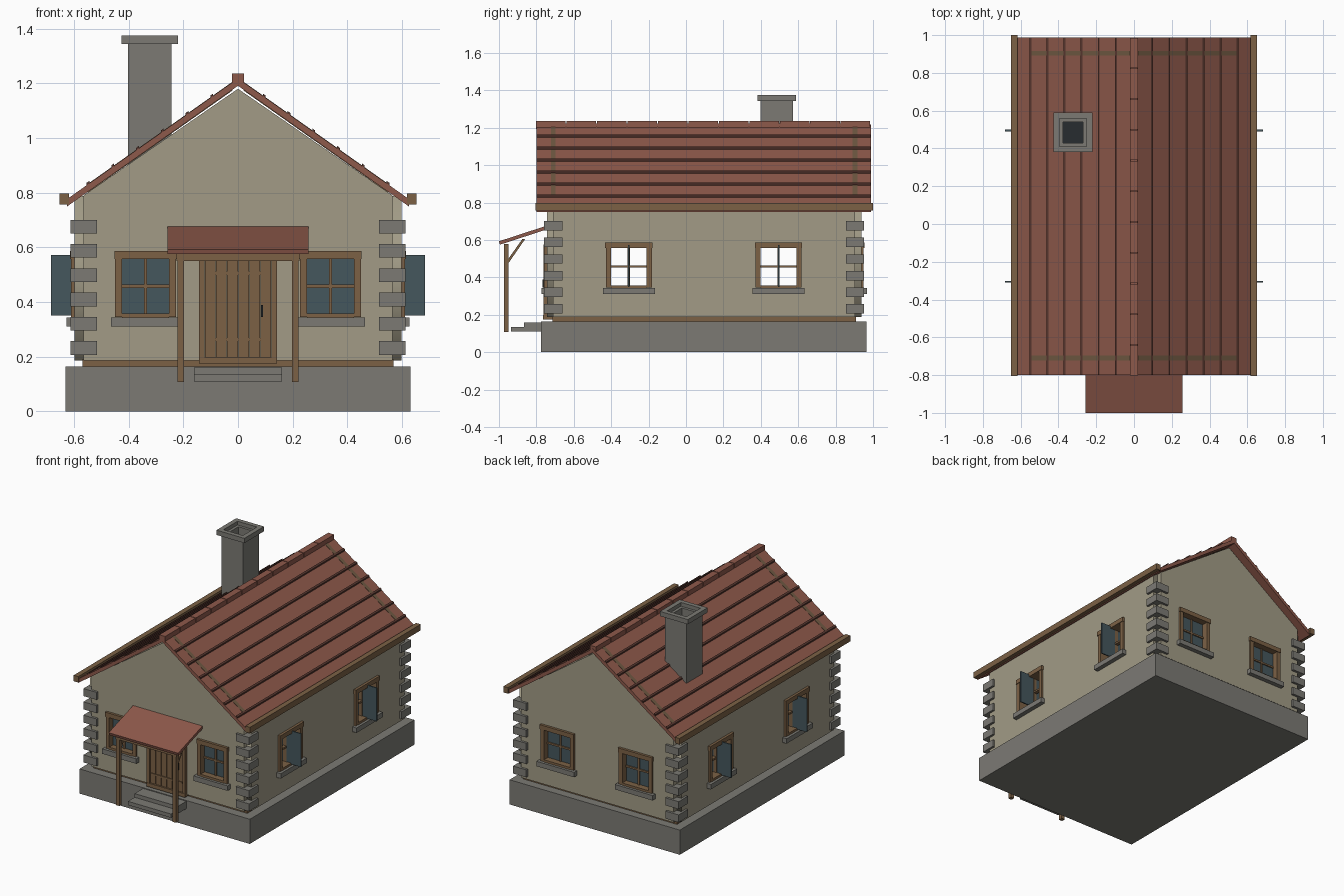
import bpy, bmesh

if "Cube" in bpy.data.objects:
    bpy.data.objects.remove(bpy.data.objects["Cube"])

def material(name, rgb):
    m = bpy.data.materials.new(name)
    m.diffuse_color = (*rgb, 1)
    m.use_nodes = True
    m.node_tree.nodes["Principled BSDF"].inputs["Base Color"].default_value = m.diffuse_color
    return m

WALL = material("plaster", (0.36, 0.33, 0.24))
ROOF = material("roof_red", (0.27, 0.10, 0.07))
SEAM = material("roof_dark", (0.10, 0.04, 0.03))
WOOD = material("wood", (0.20, 0.12, 0.06))
STONE = material("stone", (0.20, 0.195, 0.175))
GLASS = material("glass", (0.06, 0.095, 0.11))
DARK = material("soot", (0.02, 0.025, 0.03))
OLIVE = material("rafter_wood", (0.16, 0.10, 0.055))

def add(name, mesh, mat):
    ob = bpy.data.objects.new(name, mesh)
    bpy.context.collection.objects.link(ob)
    mesh.materials.append(mat)
    return ob

def prism(name, pts, a, b, axis, mat):
    """Extrude a profile from a to b: axis 'y' takes (x, z) points, 'x' takes (y, z)."""
    bm = bmesh.new()
    def co(p, t):
        return (p[0], t, p[1]) if axis == 'y' else (t, p[0], p[1])
    lo = [bm.verts.new(co(p, a)) for p in pts]
    hi = [bm.verts.new(co(p, b)) for p in pts]
    bm.faces.new(lo)
    bm.faces.new(hi)
    n = len(pts)
    for i in range(n):
        j = (i + 1) % n
        bm.faces.new((lo[i], lo[j], hi[j], hi[i]))
    bmesh.ops.recalc_face_normals(bm, faces=bm.faces)
    me = bpy.data.meshes.new(name)
    bm.to_mesh(me)
    bm.free()
    return add(name, me, mat)

def box(name, x0, x1, y0, y1, z0, z1, mat):
    return prism(name, [(x0, z0), (x1, z0), (x1, z1), (x0, z1)], y0, y1, 'y', mat)

def rect(u0, u1, z0, z1):
    return [(u0, z0), (u1, z0), (u1, z1), (u0, z1)]

def wall(name, outline, holes, loc, turn):
    """Flat filled curve with window holes, extruded to wall thickness, stood upright."""
    cu = bpy.data.curves.new(name, 'CURVE')
    cu.dimensions = '2D'
    cu.fill_mode = 'BOTH'
    cu.extrude = 0.033
    for loop in [outline] + holes:
        sp = cu.splines.new('POLY')
        sp.points.add(len(loop) - 1)
        for p, (u, v) in zip(sp.points, loop):
            p.co = (u, v, 0, 1)
        sp.use_cyclic_u = True
    tmp = bpy.data.objects.new(name + "_curve", cu)
    bpy.context.collection.objects.link(tmp)
    dg = bpy.context.evaluated_depsgraph_get()
    me = bpy.data.meshes.new_from_object(tmp.evaluated_get(dg))
    bpy.data.objects.remove(tmp)
    me.materials.clear()
    ob = add(name, me, WALL)
    ob.location = loc
    ob.rotation_euler = (1.5707963, 0, 1.5707963 if turn else 0)

FRONT, BACK, SIDE = -0.71, 0.904, 0.565

# Foundation, floor slab and entrance steps
box("foundation", -0.63, 0.63, -0.775, 0.965, 0, 0.165, STONE)
box("floor", -0.569, 0.569, -0.715, 0.908, 0.165, 0.19, WOOD)
box("upper_step", -0.16, 0.16, -0.865, -0.77, 0.135, 0.16, STONE)
box("lower_step", -0.16, 0.16, -0.935, -0.77, 0.11, 0.135, STONE)

# Walls with window openings
gable = [(-SIDE, 0.187), (SIDE, 0.187), (SIDE, 0.79), (0, 1.18), (-SIDE, 0.79)]
def hole(c, w):
    return rect(c - w, c + w, 0.35, 0.565)
wall("front_wall", gable, [hole(c, 0.095) for c in (-0.338, 0.338)], (0, FRONT, 0), False)
wall("back_wall", gable, [hole(c, 0.105) for c in (-0.29, 0.29)], (0, BACK, 0), False)
for s in (-1, 1):
    wall("side_wall", rect(FRONT, BACK, 0.187, 0.787),
         [hole(c, 0.105) for c in (-0.306, 0.495)], (s * SIDE, 0, 0), True)

# Windows: u runs along the wall, d points outwards from the wall's middle
def window(side, c, inner, outer, sill, turned):
    def part(name, u0, u1, d0, d1, z0, z1, mat):
        if side in ("front", "back"):
            s, base = (-1, FRONT) if side == "front" else (1, BACK)
            box(name, c + u0, c + u1, base + s * d0, base + s * d1, z0, z1, mat)
        else:
            s = -1 if side == "left" else 1
            box(name, s * (SIDE + d0), s * (SIDE + d1), c + u0, c + u1, z0, z1, mat)
    n = side + "_window_"
    for a, b in ((-outer, -inner), (inner, outer)):
        part(n + "jamb", a, b, -0.036, 0.046, 0.345, 0.56, WOOD)
    part(n + "lintel", -outer - 0.003, outer + 0.003, -0.036, 0.05, 0.557, 0.587, WOOD)
    part(n + "bottom_rail", -inner, inner, -0.036, 0.046, 0.34, 0.358, WOOD)
    part(n + "sill", -sill, sill, -0.01, 0.063, 0.31, 0.343, STONE)
    part(n + "upright_bar", -0.006, 0.006, -0.012, 0.012, 0.355, 0.56, WOOD)
    part(n + "cross_bar", -inner, inner, -0.012, 0.012, 0.452, 0.464, WOOD)
    if turned:
        part(n + "open_pane", -0.004, 0.004, -0.107, 0.118, 0.35, 0.573, GLASS)
    else:
        part(n + "pane", -inner - 0.006, inner + 0.006, -0.004, 0.004, 0.353, 0.562, GLASS)

for s in (-1, 1):
    window("front", s * 0.338, 0.0855, 0.111, 0.126, False)
    window("back", s * 0.29, 0.096, 0.123, 0.139, False)
    for c in (-0.306, 0.495):
        window("left" if s < 0 else "right", c, 0.096, 0.123, 0.139, True)

# Corner stones
for s in (-1, 1):
    for cy in (FRONT, BACK):
        for i in range(6):
            z = 0.207 + i * 0.0888
            box("corner_stone", s * 0.515, s * 0.613, cy - 0.049, cy + 0.049, z, z + 0.05, STONE)

# Door with frame, planks, straps and handle
for s in (-1, 1):
    box("door_jamb", s * 0.122, s * 0.142, -0.762, -0.70, 0.175, 0.575, WOOD)
box("door_head", -0.142, 0.142, -0.762, -0.70, 0.55, 0.575, WOOD)
box("door_threshold", -0.142, 0.142, -0.764, -0.70, 0.175, 0.2, WOOD)
for i in range(6):
    x = -0.122 + i * 0.0407
    box("door_plank", x + 0.001, x + 0.0397, -0.753, -0.72, 0.2, 0.55, WOOD)
for z in (0.263, 0.505):
    box("door_strap", -0.115, 0.115, -0.758, -0.75, z - 0.006, z + 0.006, WOOD)
box("door_handle", 0.085, 0.092, -0.768, -0.75, 0.345, 0.39, DARK)

# Porch canopy, beam, posts and braces
prism("canopy", [(-0.743, 0.677), (-0.743, 0.657), (-0.995, 0.575), (-1.0, 0.593)],
      -0.257, 0.257, 'x', ROOF)
box("canopy_beam", -0.225, 0.225, -0.973, -0.948, 0.55, 0.578, WOOD)
for s in (-1, 1):
    box("porch_post", s * 0.197, s * 0.222, -0.973, -0.948, 0.108, 0.575, WOOD)
    prism("porch_brace", [(-0.955, 0.468), (-0.955, 0.492), (-0.875, 0.605), (-0.86, 0.605)],
          s * 0.201, s * 0.218, 'x', WOOD)

# Roof slopes with course battens, end rafters and eave boards
def top(x):
    return 1.218 - 0.706 * x

def slope_strip(name, s, x0, x1, up, down, y0, y1, mat):
    pts = [(x0, top(x0) + up), (x1, top(x1) + up), (x1, top(x1) - down), (x0, top(x0) - down)]
    prism(name, [(s * x, z) for x, z in pts], y0, y1, 'y', mat)

for s in (-1, 1):
    slope_strip("roof_slope", s, 0, 0.625, 0, 0.027, -0.8, 0.988, ROOF)
    for i in range(6):
        x = 0.096 + i * 0.0905
        slope_strip("roof_course", s, x - 0.005, x + 0.005, 0.009, 0.005, -0.799, 0.987, SEAM)
    for cy in (FRONT, BACK):
        slope_strip("rafter", s, 0.02, 0.55, 0.002, 0.03, cy - 0.013, cy + 0.013, OLIVE)
    box("eave_board", s * 0.618, s * 0.652, -0.805, 1.0, 0.757, 0.797, WOOD)

# Ridge core and capping tiles
box("ridge_beam", -0.018, 0.018, -0.797, 0.985, 1.19, 1.222, ROOF)
for i in range(11):
    y = -0.801 + i * 0.1628
    box("ridge_tile", -0.022, 0.022, y, y + 0.158, 1.194, 1.235, ROOF)

# Chimney: hollow shaft, hollow cap and sooty flue
def ring(name, cx, cy, ox, oy, ix, iy, z0, z1):
    for s in (-1, 1):
        box(name, cx + s * ix, cx + s * ox, cy - oy, cy + oy, z0, z1, STONE)
        box(name, cx - ix, cx + ix, cy + s * iy, cy + s * oy, z0, z1, STONE)

ring("chimney_shaft", -0.323, 0.485, 0.079, 0.086, 0.053, 0.056, 0.9, 1.35)
ring("chimney_cap", -0.323, 0.485, 0.103, 0.104, 0.072, 0.074, 1.343, 1.375)
box("flue", -0.376, -0.27, 0.429, 0.541, 0.9, 1.28, DARK)
